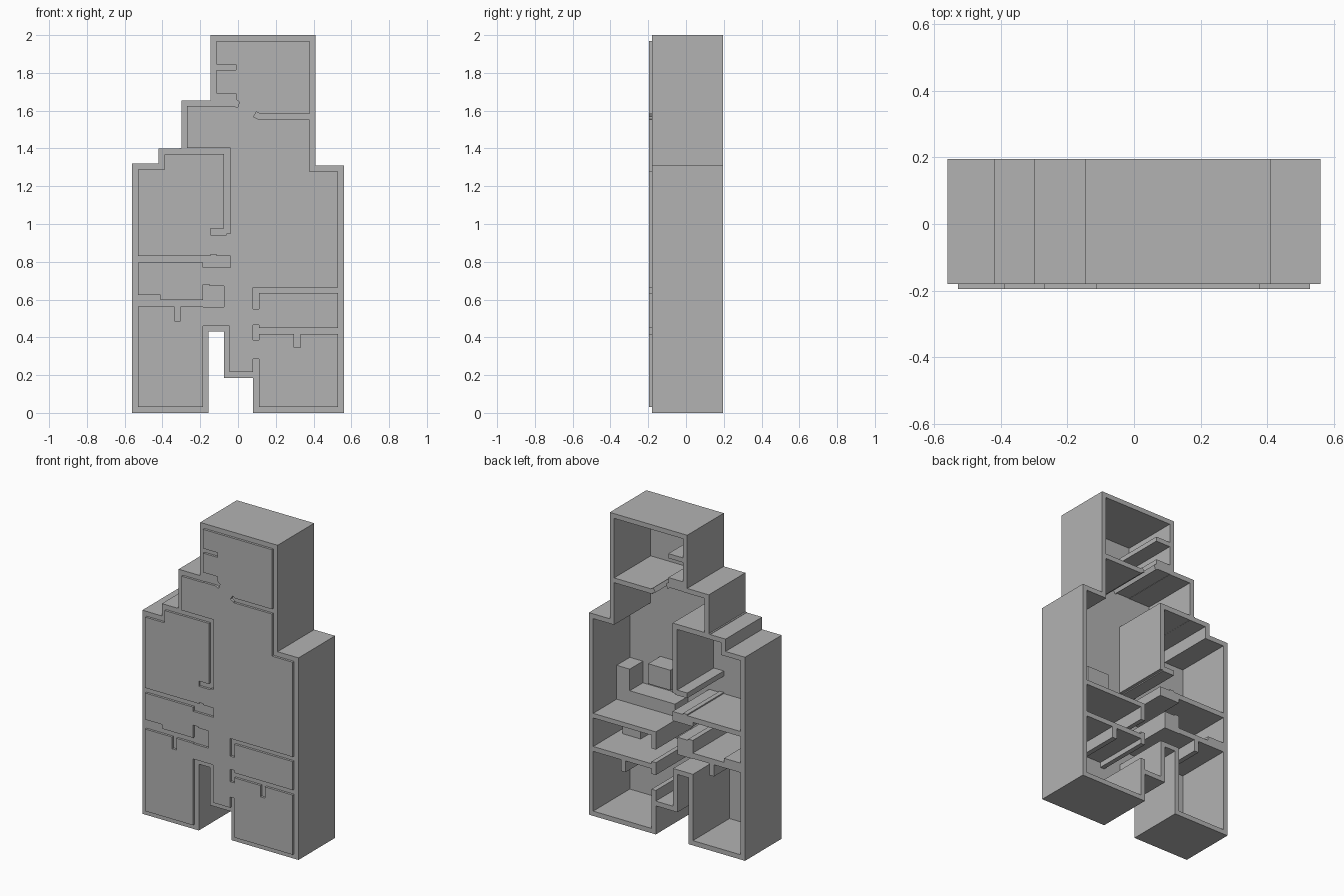
import bpy, bmesh
from mathutils import Vector

cube = bpy.data.objects.get("Cube")
if cube:
    bpy.data.objects.remove(cube, do_unlink=True)

FRONT, FLOOR, BACK = -0.195, -0.18, 0.195
THICK = 0.031

grey = bpy.data.materials.new("plain_grey")
grey.use_nodes = True
colour = (0.45, 0.45, 0.45, 1)
grey.diffuse_color = colour
grey.node_tree.nodes["Principled BSDF"].inputs["Base Color"].default_value = colour


def extruded(name, loops, y0, y1):
    """Solid made by extruding flat (x, z) polygons from y0 to y1."""
    bm = bmesh.new()
    for loop in loops:
        bm.faces.new([bm.verts.new((x, y0, z)) for x, z in loop])
    bmesh.ops.remove_doubles(bm, verts=bm.verts, dist=0.0001)
    moved = bmesh.ops.extrude_face_region(bm, geom=bm.faces[:], use_keep_orig=True)
    tips = [g for g in moved["geom"] if isinstance(g, bmesh.types.BMVert)]
    bmesh.ops.translate(bm, verts=tips, vec=(0, y1 - y0, 0))
    # drop the inner seams shared by neighbouring polygons
    seams = [f for f in bm.faces if all(len(e.link_faces) > 2 for e in f.edges)
             and abs(f.normal.y) < 0.5]
    bmesh.ops.delete(bm, geom=seams, context="FACES_ONLY")
    bmesh.ops.recalc_face_normals(bm, faces=bm.faces)
    mesh = bpy.data.meshes.new(name)
    bm.to_mesh(mesh)
    bm.free()
    mesh.materials.append(grey)
    obj = bpy.data.objects.new(name, mesh)
    bpy.context.collection.objects.link(obj)
    return obj


def rect(x0, z0, x1, z1):
    return [(x0, z0), (x1, z0), (x1, z1), (x0, z1)]


def inset(points, distance):
    """Move the sides of a right-angled, anticlockwise outline inward."""
    result = []
    for i, p in enumerate(points):
        into = (Vector(p) - Vector(points[i - 1])).normalized()
        out = (Vector(points[(i + 1) % len(points)]) - Vector(p)).normalized()
        shift = Vector((-into.y - out.y, into.x + out.x)) * distance
        result.append(tuple(Vector(p) + shift))
    return result


# Stepped outline of the building, anticlockwise from the lower corner
outline = [(-.56, 0), (-.155, 0), (-.155, .43), (-.075, .43), (-.075, .185),
           (.08, .185), (.08, 0), (.56, 0), (.56, 1.31), (.41, 1.31), (.41, 2),
           (-.145, 2), (-.145, 1.655), (-.3, 1.655), (-.3, 1.4), (-.42, 1.4),
           (-.42, 1.32), (-.56, 1.32)]
inner = inset(outline, THICK)

# Partition walls, grouped by zone
partitions = [rect(*r) for r in [
    # top room
    (.105, 1.552, .4, 1.583), (-.13, 1.815, -.01, 1.845),
    (-.13, 1.626, -.01, 1.69),
    # upper side room
    (-.31, 1.37, -.04, 1.403), (-.073, .95, -.04, 1.39),
    (-.145, .943, -.06, .977),
    # middle side rooms
    (-.54, .797, -.04, .83), (-.185, .77, -.04, .82), (-.145, .82, -.115, .838),
    (-.54, .563, -.41, .625), (-.43, .563, -.1, .598), (-.185, .56, -.075, .672),
    (-.185, .65, -.152, .68), (-.337, .487, -.305, .58),
    # opposite side rooms
    (.08, .55, .11, .665), (.09, .635, .54, .665), (.08, .385, .11, .465),
    (.09, .418, .54, .45), (.297, .345, .33, .43), (.08, .19, .111, .285)]]
# slanted door jambs
partitions += [[(.082, 1.568), (.115, 1.552), (.115, 1.583), (.098, 1.594)],
               [(-.03, 1.63), (-.003, 1.615), (.008, 1.645), (-.012, 1.66)]]


def combine(target, loops, y0, y1, operation):
    """Add or cut each polygon in turn, then remove the helpers."""
    for loop in loops:
        tool = extruded("helper", [loop], y0, y1)
        tool.hide_render = True
        mod = target.modifiers.new("combine", "BOOLEAN")
        mod.operation, mod.object, mod.solver = operation, tool, "EXACT"
        bpy.context.view_layer.objects.active = target
        bpy.ops.object.modifier_apply(modifier=mod.name)
        bpy.data.objects.remove(tool, do_unlink=True)


# Outer walls as a ring of mitred strips, joined with the partitions
n = len(outline)
strips = [[outline[i], outline[(i + 1) % n], inner[(i + 1) % n], inner[i]]
          for i in range(n)]
walls = extruded("walls", strips, FLOOR, BACK)
combine(walls, partitions, FLOOR, BACK, "UNION")

# Floor plate fills the rooms and stands slightly proud of the walls
floor = extruded("floor_plate", [inner], FRONT, FLOOR)
combine(floor, partitions, FRONT - .1, FLOOR + .1, "DIFFERENCE")

# Fittings standing on the floor
extruded("kitchen_counter", [[(.53, .665), (.53, .885), (.435, .885), (.435, .745),
                              (.11, .745), (.11, .665)]], FLOOR, -.045)
extruded("kitchen_island", [rect(.15, .82, .31, .95)], FLOOR, -.055)
extruded("bathroom_cabinet", [rect(.36, .45, .49, .52)], FLOOR, -.05)
